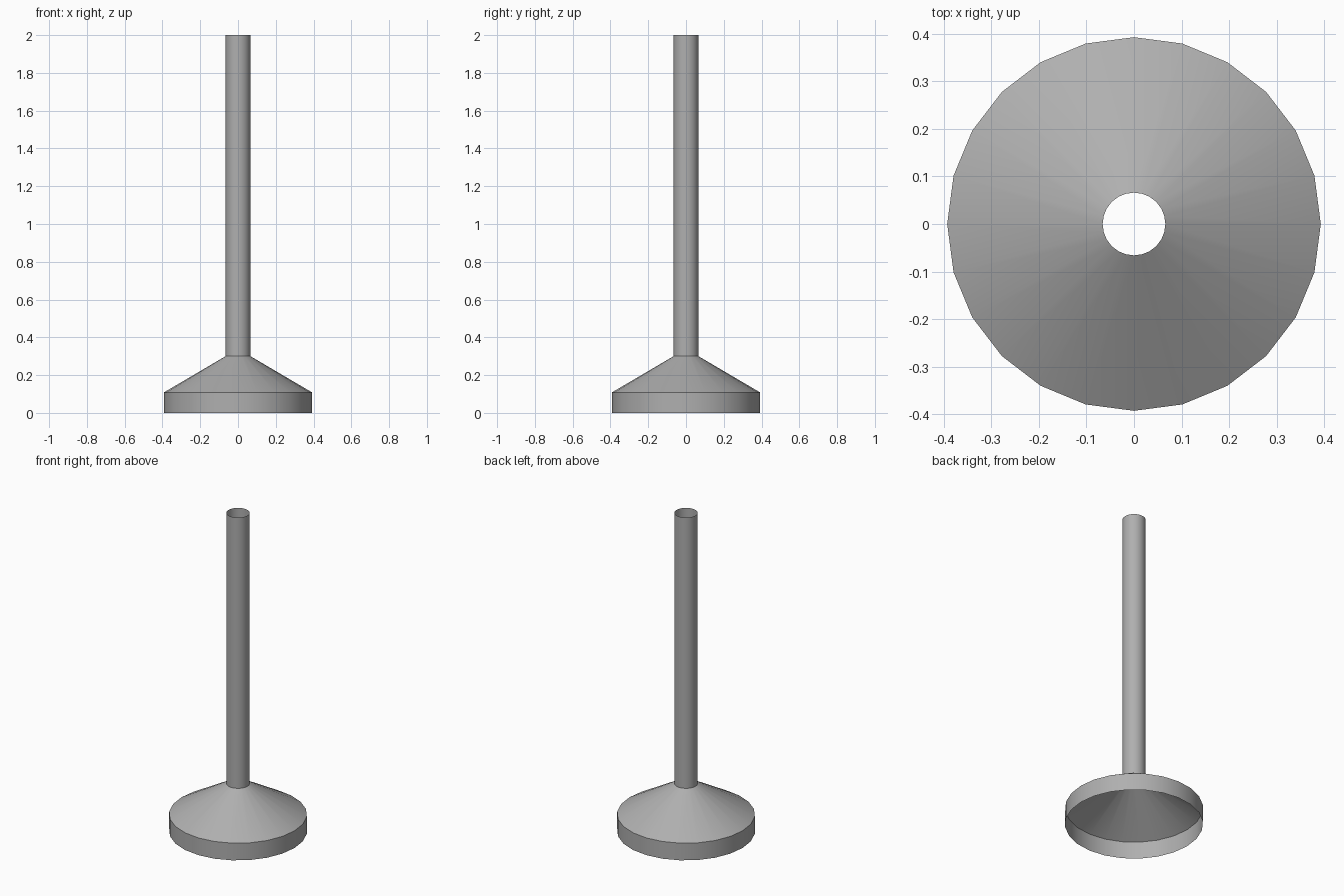
import bpy, bmesh, math

if "Cube" in bpy.data.objects:
    bpy.data.objects.remove(bpy.data.objects["Cube"])

SIDES = 24

# Dark grey metal
metal = bpy.data.materials.new("dark_grey")
metal.diffuse_color = (0.43, 0.43, 0.43, 1)
metal.use_nodes = True
metal.node_tree.nodes["Principled BSDF"].inputs["Base Color"].default_value = metal.diffuse_color


def revolve(name, profile):
    """Open thin shell made by turning (radius, height) points around z."""
    bm = bmesh.new()
    rings = []
    for r, z in profile:
        angles = [2 * math.pi * i / SIDES for i in range(SIDES)]
        rings.append([bm.verts.new((r * math.cos(a), r * math.sin(a), z)) for a in angles])
    for low, high in zip(rings, rings[1:]):
        for i in range(SIDES):
            j = (i + 1) % SIDES
            bm.faces.new((low[i], low[j], high[j], high[i]))
    mesh = bpy.data.meshes.new(name)
    bm.to_mesh(mesh)
    bm.free()
    mesh.materials.append(metal)
    obj = bpy.data.objects.new(name, mesh)
    bpy.context.collection.objects.link(obj)
    # smooth round the sides, crisp at the rings
    bpy.ops.object.select_all(action='DESELECT')
    obj.select_set(True)
    bpy.context.view_layer.objects.active = obj
    bpy.ops.object.shade_smooth_by_angle(angle=math.radians(25))
    return obj


# Flared base: short rim wall and sloping cone, open underneath
revolve("flared_base", [(0.393, 0), (0.393, 0.108), (0.066, 0.30)])

# Hollow pipe rising from the cone, open at the top
revolve("pipe", [(0.066, 0.30), (0.066, 2.0)])
